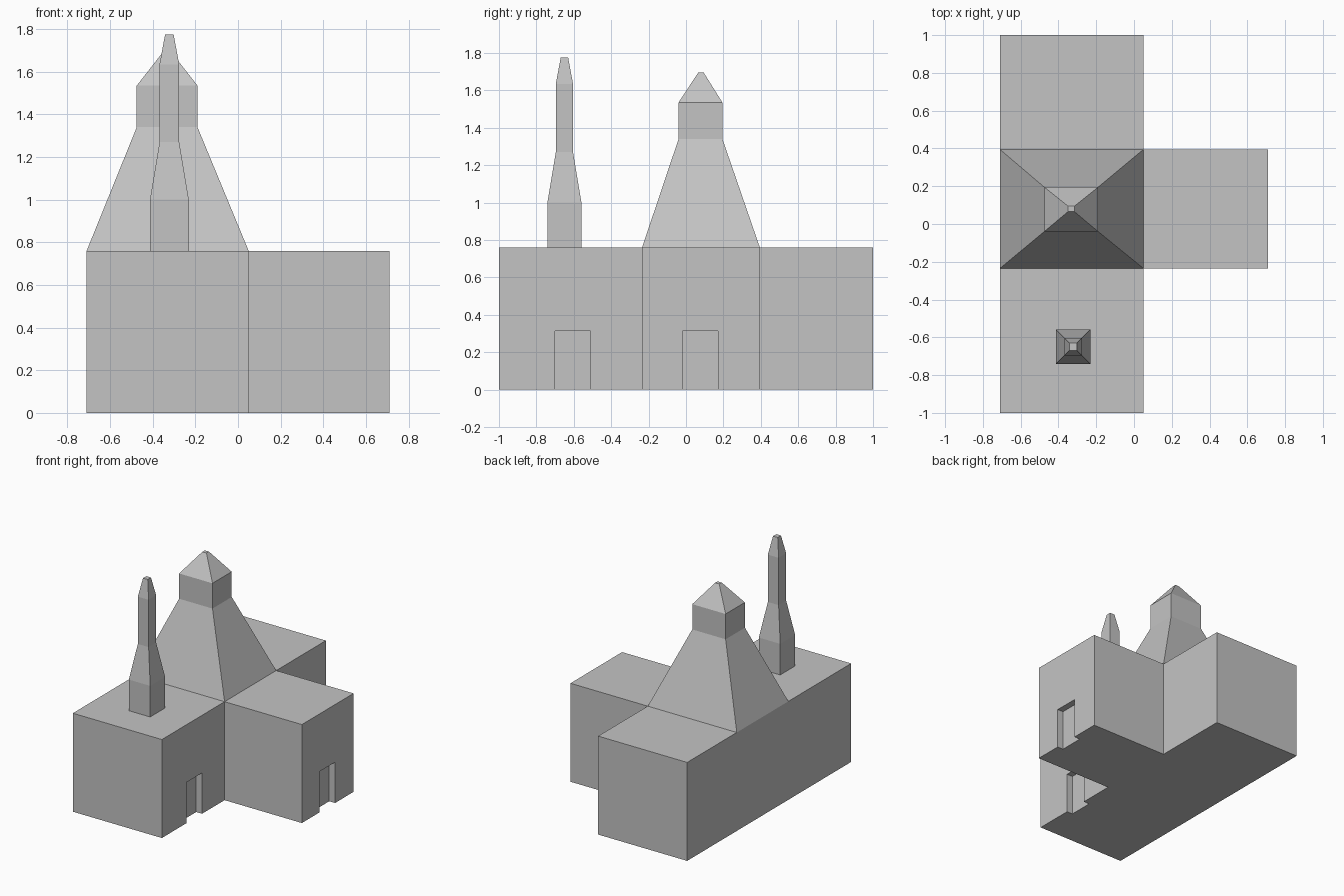
import bpy
import bmesh

default = bpy.data.objects.get("Cube")
if default:
    bpy.data.objects.remove(default, do_unlink=True)

# One plain colour
stone = bpy.data.materials.new("stone_grey")
stone.use_nodes = True
GREY = (0.55, 0.55, 0.55, 1)
stone.diffuse_color = GREY
stone.node_tree.nodes["Principled BSDF"].inputs["Base Color"].default_value = GREY


def loft(name, rings):
    """Closed solid through stacked rings with equal point counts."""
    bm = bmesh.new()
    loops = [[bm.verts.new(p) for p in ring] for ring in rings]
    n = len(loops[0])
    for low, high in zip(loops, loops[1:]):
        for i in range(n):
            j = (i + 1) % n
            bm.faces.new((low[i], low[j], high[j], high[i]))
    bm.faces.new(loops[0][::-1])
    bm.faces.new(loops[-1])
    bmesh.ops.recalc_face_normals(bm, faces=bm.faces)
    mesh = bpy.data.meshes.new(name)
    bm.to_mesh(mesh)
    bm.free()
    mesh.materials.append(stone)
    obj = bpy.data.objects.new(name, mesh)
    bpy.context.collection.objects.link(obj)
    return obj


def rect(x0, x1, y0, y1, z):
    return [(x0, y0, z), (x1, y0, z), (x1, y1, z), (x0, y1, z)]


ROOF = 0.76
LEFT, INNER, OUTER = -0.71, 0.05, 0.71
WING_FRONT, WING_BACK = -0.235, 0.395
DOOR_HEIGHT, DOOR_WIDTH, DOOR_DEPTH = 0.315, 0.19, 0.05

# T-shaped hall; each doorway is a notch in the plan up to the door head
def plan(z, notched):
    d = DOOR_DEPTH if notched else 0
    pts = [(LEFT, -1), (INNER, -1)]

    def doorway(x, y):
        return [(x, y), (x - d, y), (x - d, y + DOOR_WIDTH), (x, y + DOOR_WIDTH)]

    if notched:
        pts += doorway(INNER, -0.7)
    pts += [(INNER, WING_FRONT), (OUTER, WING_FRONT)]
    if notched:
        pts += doorway(OUTER, -0.02)
    pts += [(OUTER, WING_BACK), (INNER, WING_BACK), (INNER, 1), (LEFT, 1)]
    return [(x, y, z) for x, y in pts]


hall = loft("hall", [plan(0, False), plan(ROOF, False)])

# Recessed doorways cut into the hall
for x, y in ((INNER, -0.7), (OUTER, -0.02)):
    cutter = loft("doorway_cutter", [
        rect(x - DOOR_DEPTH, x + 0.1, y, y + DOOR_WIDTH, z) for z in (-0.1, DOOR_HEIGHT)])
    cutter.hide_render = True
    cut = hall.modifiers.new("doorway", 'BOOLEAN')
    cut.operation = 'DIFFERENCE'
    cut.solver = 'EXACT'
    cut.object = cutter
    bpy.context.view_layer.objects.active = hall
    bpy.ops.object.modifier_apply(modifier=cut.name)
    bpy.data.objects.remove(cutter, do_unlink=True)

# Large central roof tower
loft("roof_tower", [
    rect(LEFT, INNER, WING_FRONT, WING_BACK, ROOF),
    rect(-0.475, -0.19, -0.04, 0.195, 1.34),
    rect(-0.475, -0.19, -0.04, 0.195, 1.535),
    rect(-0.35, -0.315, 0.065, 0.095, 1.695),
])

# Slender square pinnacle over the front wing
loft("pinnacle", [
    rect(-0.322 - r, -0.322 + r, -0.65 - r, -0.65 + r, z)
    for r, z in ((0.091, ROOF), (0.091, 1.0), (0.046, 1.27), (0.046, 1.635), (0.02, 1.775))
])
